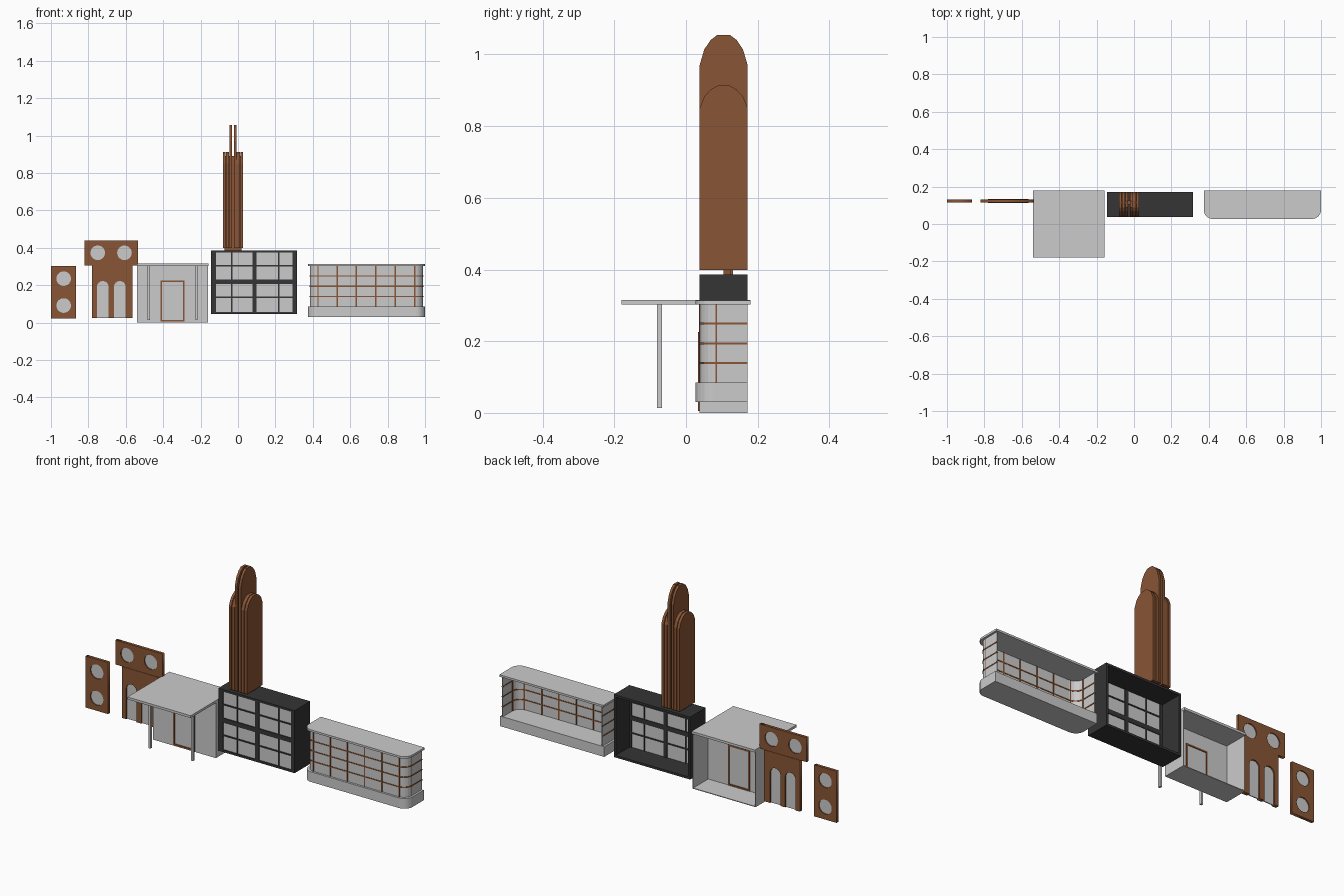
import bpy, bmesh
from math import sin, cos, pi

if "Cube" in bpy.data.objects:
    bpy.data.objects.remove(bpy.data.objects["Cube"])


def material(name, rgb):
    m = bpy.data.materials.new(name)
    m.diffuse_color = (*rgb, 1)
    m.use_nodes = True
    m.node_tree.nodes["Principled BSDF"].inputs["Base Color"].default_value = m.diffuse_color
    return m


BROWN = material("brown_trim", (0.25, 0.09, 0.035))
BLACK = material("dark_frame", (0.035, 0.035, 0.035))


def prism(name, pts, lo, hi, axis="z", mat=None):
    """Extrude a flat outline from lo to hi along an axis."""
    place = {"z": lambda a, b: (a, b, lo), "x": lambda a, b: (lo, a, b),
             "y": lambda a, b: (a, lo, b)}[axis]
    bm = bmesh.new()
    face = bm.faces.new([bm.verts.new(place(*p)) for p in pts])
    ext = bmesh.ops.extrude_face_region(bm, geom=[face])
    move = [hi - lo if axis == a else 0 for a in "xyz"]
    bmesh.ops.translate(bm, vec=move,
                        verts=[v for v in ext["geom"] if isinstance(v, bmesh.types.BMVert)])
    bmesh.ops.recalc_face_normals(bm, faces=bm.faces)
    me = bpy.data.meshes.new(name)
    bm.to_mesh(me)
    bm.free()
    if mat:
        me.materials.append(mat)
    ob = bpy.data.objects.new(name, me)
    bpy.context.collection.objects.link(ob)
    return ob


def box(name, x0, x1, y0, y1, z0, z1, mat=None):
    return prism(name, [(x0, y0), (x1, y0), (x1, y1), (x0, y1)], z0, z1, "z", mat)


def arc(cx, cy, r, a0, a1, n):
    return [(cx + r * cos(a0 + (a1 - a0) * i / n), cy + r * sin(a0 + (a1 - a0) * i / n))
            for i in range(n + 1)]


def panel(name, outline, holes, y, half, mat):
    """Upright sheet with cut-outs, made from a filled flat curve."""
    cu = bpy.data.curves.new(name, "CURVE")
    cu.dimensions = "2D"
    cu.fill_mode = "BOTH"
    cu.extrude = half
    for pts in [outline] + holes:
        sp = cu.splines.new("POLY")
        sp.points.add(len(pts) - 1)
        for p, (a, b) in zip(sp.points, pts):
            p.co = (a, b, 0, 1)
        sp.use_cyclic_u = True
    cu.materials.append(mat)
    ob = bpy.data.objects.new(name, cu)
    ob.location.y = y
    ob.rotation_euler.x = pi / 2
    bpy.context.collection.objects.link(ob)
    bpy.ops.object.select_all(action="DESELECT")
    ob.select_set(True)
    bpy.context.view_layer.objects.active = ob
    bpy.ops.object.convert(target="MESH")


def circle(x, z, r=0.039):
    return arc(x, z, r, 0, 2 * pi, 32)[:-1]


def glass(name, pts):
    prism(name, pts, 0.121, 0.126, "y")


# Small panel with two round windows
panel("porthole_panel", [(-1, 0.022), (-0.865, 0.022), (-0.865, 0.303), (-1, 0.303)],
      [circle(-0.932, 0.235), circle(-0.932, 0.091)], 0.1235, 0.008, BROWN)
for z in (0.235, 0.091):
    glass("porthole_glass", circle(-0.932, z))

# T-shaped panel: two round windows above two arches
panel("upper_porthole_panel", [(-0.82, 0.305), (-0.535, 0.305), (-0.535, 0.438), (-0.82, 0.438)],
      [circle(-0.75, 0.373), circle(-0.607, 0.373)], 0.1235, 0.008, BROWN)
outline = [(-0.565, 0.305), (-0.78, 0.305), (-0.78, 0.025)]
for x in (-0.723, -0.632):
    arch = [(x - 0.031, 0.025)] + arc(x, 0.191, 0.031, pi, 0, 16) + [(x + 0.031, 0.025)]
    outline += arch
    glass("arch_glass", arch)
outline.append((-0.565, 0.025))
panel("arched_panel", outline, [], 0.1235, 0.01, BROWN)
for x in (-0.75, -0.607):
    glass("upper_porthole_glass", circle(x, 0.373))

# Porch: open-backed room, door, wide roof and two posts
box("porch_front_wall", -0.54, -0.16, 0.038, 0.043, 0, 0.303)
box("porch_floor", -0.54, -0.16, 0.038, 0.172, 0, 0.004)
for x in (-0.54, -0.164):
    box("porch_side_wall", x, x + 0.004, 0.038, 0.172, 0, 0.303)
box("porch_roof", -0.541, -0.159, -0.18, 0.18, 0.302, 0.315)
for x in (-0.477, -0.222):
    box("porch_post", x - 0.006, x + 0.006, -0.081, -0.067, 0.014, 0.303)
prism("door_frame", [(-0.415, 0.005), (-0.415, 0.226), (-0.285, 0.226), (-0.285, 0.005),
                     (-0.293, 0.005), (-0.293, 0.218), (-0.407, 0.218), (-0.407, 0.005)],
      0.034, 0.047, "y", BROWN)
box("door_sill", -0.407, -0.293, 0.034, 0.047, 0.005, 0.013, BROWN)

# Dark building: open-backed shell, front bars and glass
X0, X1, Z0, Z1 = -0.145, 0.315, 0.045, 0.386
for z in (Z0, Z1 - 0.012):
    box("shell_slab", X0, X1, 0.038, 0.172, z, z + 0.012, BLACK)
for x in (X0, X1 - 0.012):
    box("shell_side", x, x + 0.012, 0.038, 0.172, Z0, Z1, BLACK)
for a, b in ((X0, -0.117), (-0.037, -0.03), (0.077, 0.1), (0.214, 0.221), (0.292, X1)):
    box("window_upright", a, b, 0.038, 0.052, Z0, Z1, BLACK)
for a, b in ((Z0, 0.056), (0.132, 0.139), (0.205, 0.23), (0.3, 0.307), (0.376, Z1)):
    box("window_rail", X0, X1, 0.038, 0.052, a, b, BLACK)
box("window_glass", X0 + 0.01, X1 - 0.01, 0.043, 0.048, Z0 + 0.01, Z1 - 0.01)


# Tower of round-topped fins on a narrow core
def fin(name, x, w, top, spring):
    h = top - spring
    half = [(0.067, 0), (0.054, 0.52), (0.036, 0.83), (0.017, 1)]
    pts = ([(0.038, 0.398)] + [(0.105 - a, spring + h * t) for a, t in half]
           + [(0.105 + a, spring + h * t) for a, t in reversed(half)] + [(0.172, 0.398)])
    prism(name, pts, x - w / 2, x + w / 2, "x", BROWN)


MID = -0.027
for s in (-1, 1):
    fin("tall_fin", MID + s * 0.0115, 0.014, 1.055, 0.97)
    fin("inner_low_fin", MID + s * 0.0285, 0.017, 0.913, 0.85)
    fin("outer_low_fin", MID + s * 0.0475, 0.014, 0.913, 0.85)
box("tower_core", MID - 0.045, MID + 0.045, 0.105, 0.125, 0.384, 0.89, BROWN)


# Curved-corner glazed building
def rounded(inset, back=0.172):
    x0, x1, y, r = 0.373 + inset, 1.0 - inset, 0.027 + inset, 0.048
    return ([(x0, back)] + arc(x0 + r, y + r, r, pi, 1.5 * pi, 6)
            + arc(x1 - r, y + r, r, 1.5 * pi, 2 * pi, 6) + [(x1, back)])


def wrap(name, outer, inner, z0, z1, mat=None):
    prism(name, rounded(outer) + rounded(inner)[::-1], z0, z1, "z", mat)


prism("glazed_base", rounded(0), 0.03, 0.085)
prism("glazed_roof", rounded(0, 0.18), 0.303, 0.314)
wrap("curved_glass", 0.011, 0.015, 0.085, 0.303)
for z in (0.139, 0.194, 0.249):
    wrap("glazing_rail", 0.009, 0.017, z - 0.003, z + 0.003, BROWN)
for x in (0.428, 0.53, 0.633, 0.737, 0.84, 0.945):
    box("glazing_upright", x - 0.0035, x + 0.0035, 0.036, 0.044, 0.085, 0.303, BROWN)
for x in (0.384, 0.982):
    box("corner_upright", x, x + 0.007, 0.083, 0.09, 0.085, 0.303, BROWN)
